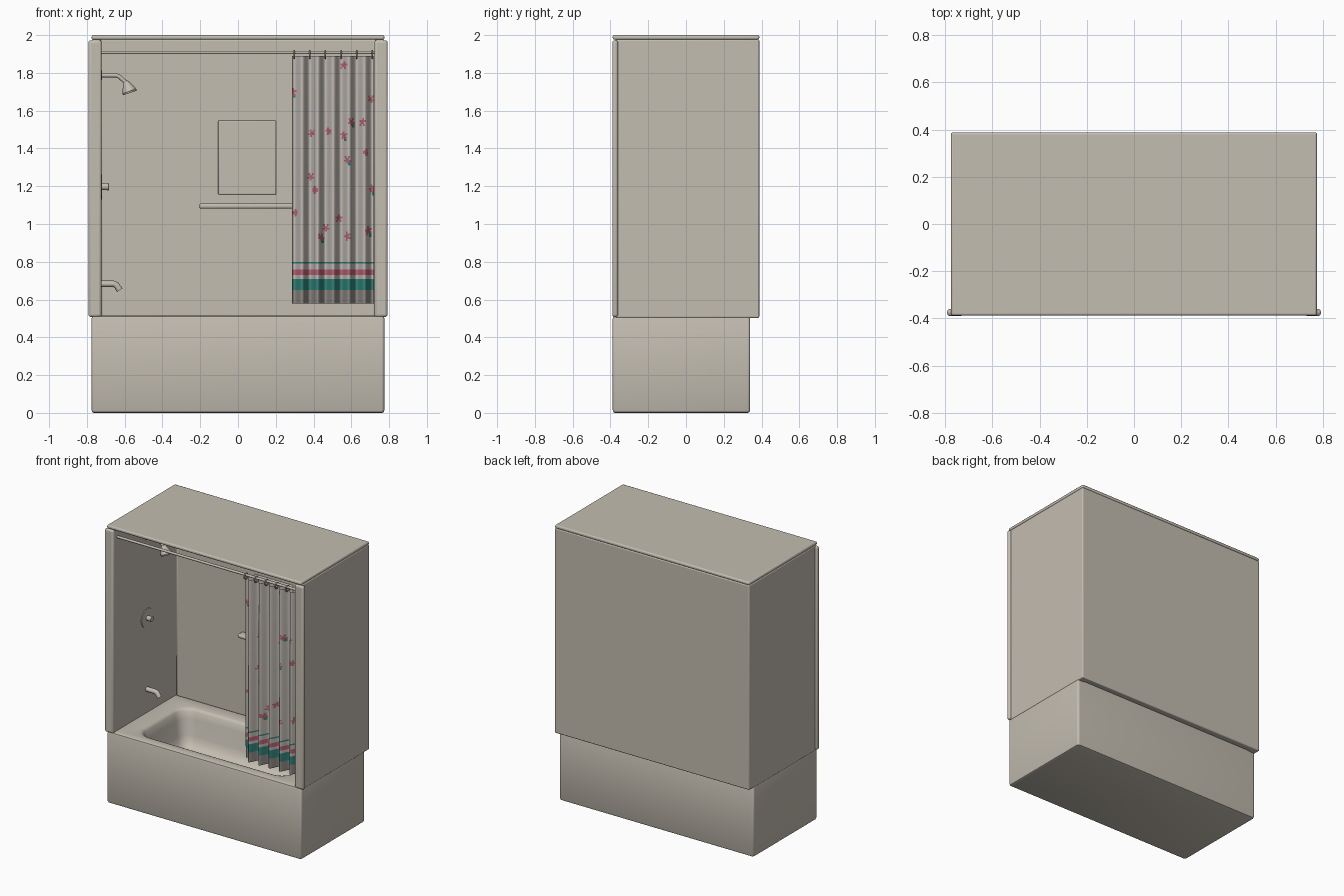
import bpy, bmesh, math
from mathutils import Vector

cube = bpy.data.objects.get("Cube")
if cube:
    bpy.data.objects.remove(cube, do_unlink=True)


def material(name, rgb):
    m = bpy.data.materials.new(name)
    m.use_nodes = True
    color = (*rgb, 1)
    m.diffuse_color = color
    m.node_tree.nodes["Principled BSDF"].inputs["Base Color"].default_value = color
    return m


ENAMEL = material("warm_grey_enamel", (0.55, 0.51, 0.44))
CLOTH = material("curtain_cloth", (0.55, 0.51, 0.47))
PINK = material("curtain_pink", (0.50, 0.13, 0.19))
TEAL = material("curtain_teal", (0.03, 0.24, 0.20))
HEM = material("curtain_hem_grey", (0.28, 0.26, 0.24))


def finish(name, bm, mats=(ENAMEL,), bevel=0, angle=40):
    mesh = bpy.data.meshes.new(name)
    bm.to_mesh(mesh)
    bm.free()
    ob = bpy.data.objects.new(name, mesh)
    bpy.context.collection.objects.link(ob)
    for m in mats:
        mesh.materials.append(m)
    if bevel:
        mod = ob.modifiers.new("rounded_edges", "BEVEL")
        mod.width, mod.segments = bevel, 3
        mod.limit_method = "ANGLE"
    bpy.ops.object.select_all(action="DESELECT")
    ob.select_set(True)
    bpy.context.view_layer.objects.active = ob
    bpy.ops.object.shade_smooth_by_angle(angle=math.radians(angle))
    return ob


def box(name, x, y, z, bevel):
    bm = bmesh.new()
    bmesh.ops.create_cube(bm, size=1)
    for v in bm.verts:
        v.co = [a + (b - a) * (c + 0.5) for (a, b), c in zip((x, y, z), v.co)]
    return finish(name, bm, bevel=bevel)


def extrude_plan(name, points, z0, z1, bevel):
    bm = bmesh.new()
    low = [bm.verts.new((x, y, z0)) for x, y in points]
    high = [bm.verts.new((x, y, z1)) for x, y in points]
    bm.faces.new(low[::-1])
    bm.faces.new(high)
    for i in range(len(points)):
        j = (i + 1) % len(points)
        bm.faces.new((low[i], low[j], high[j], high[i]))
    bmesh.ops.recalc_face_normals(bm, faces=bm.faces)
    return finish(name, bm, bevel=bevel)


def cone(name, start, end, r0, r1, bevel=0):
    start, end = Vector(start), Vector(end)
    axis = end - start
    bm = bmesh.new()
    bmesh.ops.create_cone(bm, cap_ends=True, segments=24, radius1=r0, radius2=r1, depth=axis.length)
    bmesh.ops.rotate(bm, verts=bm.verts, matrix=axis.to_track_quat("Z", "Y").to_matrix())
    bmesh.ops.translate(bm, verts=bm.verts, vec=(start + end) / 2)
    return finish(name, bm, bevel=bevel)


def pipe(name, points, radius):
    curve = bpy.data.curves.new(name, "CURVE")
    curve.dimensions = "3D"
    curve.bevel_depth, curve.bevel_resolution = radius, 4
    curve.use_fill_caps = True
    spline = curve.splines.new("POLY")
    spline.points.add(len(points) - 1)
    for p, co in zip(spline.points, points):
        p.co = (*co, 1)
    curve.materials.append(ENAMEL)
    ob = bpy.data.objects.new(name, curve)
    bpy.context.collection.objects.link(ob)


def rounded_loop(bm, x0, x1, y0, y1, r, z, steps=8):
    loop = []
    corners = ((x1 - r, y1 - r), (x0 + r, y1 - r), (x0 + r, y0 + r), (x1 - r, y0 + r))
    for k, (cx, cy) in enumerate(corners):
        for s in range(steps + 1):
            a = math.pi / 2 * (k + s / steps)
            loop.append(bm.verts.new((cx + r * math.cos(a), cy + r * math.sin(a), z)))
    return loop


# Bathtub: stacked rounded outlines, up the outside and down into the basin
bm = bmesh.new()
loops = []
for inset, z in ((0.012, 0), (0.004, 0.004), (0, 0.015), (0, 0.5), (0.004, 0.511), (0.014, 0.515)):
    loops.append(rounded_loop(bm, -0.775 + inset, 0.775 - inset, -0.388 + inset, 0.34 - inset, 0.015, z))
for inset, z in ((0, 0.515), (0.012, 0.511), (0.022, 0.498), (0.035, 0.45), (0.055, 0.34),
                 (0.07, 0.295), (0.1, 0.262), (0.14, 0.25)):
    loops.append(rounded_loop(bm, -0.61 + inset, 0.61 - inset, -0.32 + inset, 0.24 - inset, 0.11 - inset / 2, z))
for a, b in zip(loops, loops[1:]):
    for i in range(len(a)):
        j = (i + 1) % len(a)
        bm.faces.new((a[i], a[j], b[j], b[i]))
bm.faces.new(loops[0][::-1])
bm.faces.new(loops[-1])
bmesh.ops.recalc_face_normals(bm, faces=bm.faces)
finish("bathtub", bm)

# Alcove walls, ceiling and front posts
W, T = 0.775, 0.725
extrude_plan("alcove_walls", [(-W, -0.375), (-T, -0.375), (-T, 0.34), (T, 0.34), (T, -0.375),
                              (W, -0.375), (W, 0.388), (-W, 0.388)], 0.503, 1.977, 0.007)
box("ceiling_panel", (-W, W), (-0.388, 0.388), (1.976, 2.0), 0.009)
for side, x in (("right", (-0.792, -0.722)), ("left", (0.722, 0.792))):
    box(side + "_front_post", x, (-0.39, -0.36), (0.508, 1.972), 0.013)

# Back wall panel and shelf
box("back_panel", (-0.105, 0.202), (0.331, 0.345), (1.155, 1.548), 0.006)
box("back_shelf", (-0.207, 0.307), (0.285, 0.345), (1.081, 1.108), 0.011)

# Shower arm and head, valve, spout
pipe("shower_arm", [(-0.73, 0, 1.787), (-0.645, 0, 1.787), (-0.628, 0, 1.78), (-0.588, 0, 1.743)], 0.011)
cone("shower_arm_flange", (-0.73, 0, 1.787), (-0.719, 0, 1.787), 0.03, 0.024)
cone("shower_head", (-0.596, 0, 1.755), (-0.575, 0, 1.703), 0.014, 0.039)
cone("shower_head_face", (-0.575, 0, 1.703), (-0.572, 0, 1.694), 0.04, 0.037)
cone("valve_plate", (-0.73, 0, 1.197), (-0.721, 0, 1.197), 0.07, 0.066)
cone("valve_handle", (-0.73, 0, 1.197), (-0.683, 0, 1.197), 0.016, 0.019, 0.003)
pipe("tub_spout", [(-0.73, 0, 0.683), (-0.66, 0, 0.683), (-0.645, 0, 0.678), (-0.626, 0, 0.65)], 0.017)

# Curtain rod and rings
ROD_Y = -0.335
pipe("curtain_rod", [(-0.73, ROD_Y, 1.908), (0.73, ROD_Y, 1.908)], 0.009)
for i in range(6):
    x = 0.298 + 0.0825 * i
    ring = [(x, ROD_Y + 0.02 * math.sin(a), 1.898 + 0.02 * math.cos(a))
            for a in (math.tau * k / 20 for k in range(21))]
    pipe(f"curtain_ring_{i + 1}", ring, 0.004)

# Pleated curtain with stripes and scattered flowers
FLOWERS = [(0.29, 1.70), (0.56, 1.84), (0.705, 1.66), (0.60, 1.54), (0.39, 1.48), (0.48, 1.49),
           (0.56, 1.47), (0.66, 1.54), (0.675, 1.38), (0.58, 1.34), (0.385, 1.25), (0.41, 1.18),
           (0.71, 1.185), (0.535, 1.03), (0.30, 1.06), (0.44, 0.93), (0.465, 0.98), (0.58, 0.935),
           (0.69, 0.965)]
COLS, ROWS = 126, 131


def curtain_color(x, z):
    if z < 0.65:
        return 3
    if z < 0.71 or 0.79 < z < 0.80:
        return 2
    if 0.73 < z < 0.76:
        return 1
    for k, (fx, fz) in enumerate(FLOWERS):
        d = math.hypot((x - fx) / 0.02, (z - fz) / 0.024)
        if d < 0.75 + 0.25 * math.sin(5 * math.atan2(z - fz, x - fx) + k):
            return 1
        if k % 3 == 0 and abs(x - fx - 0.008) < 0.007 and abs(z - fz + 0.024) < 0.01:
            return 2
    return 0


bm = bmesh.new()
grid = []
for r in range(ROWS + 1):
    z = 0.58 + 0.01 * r
    row = []
    for c in range(COLS + 1):
        x = 0.285 + 0.435 * c / COLS
        depth = 0.03 - 0.008 * r / ROWS
        row.append(bm.verts.new((x, ROD_Y + depth * math.cos(math.tau * (x - 0.298) / 0.0825), z)))
    grid.append(row)
for r in range(ROWS):
    for c in range(COLS):
        f = bm.faces.new((grid[r][c], grid[r][c + 1], grid[r + 1][c + 1], grid[r + 1][c]))
        mid = f.calc_center_median()
        f.material_index = curtain_color(mid.x, mid.z)
finish("shower_curtain", bm, (CLOTH, PINK, TEAL, HEM), angle=80)
